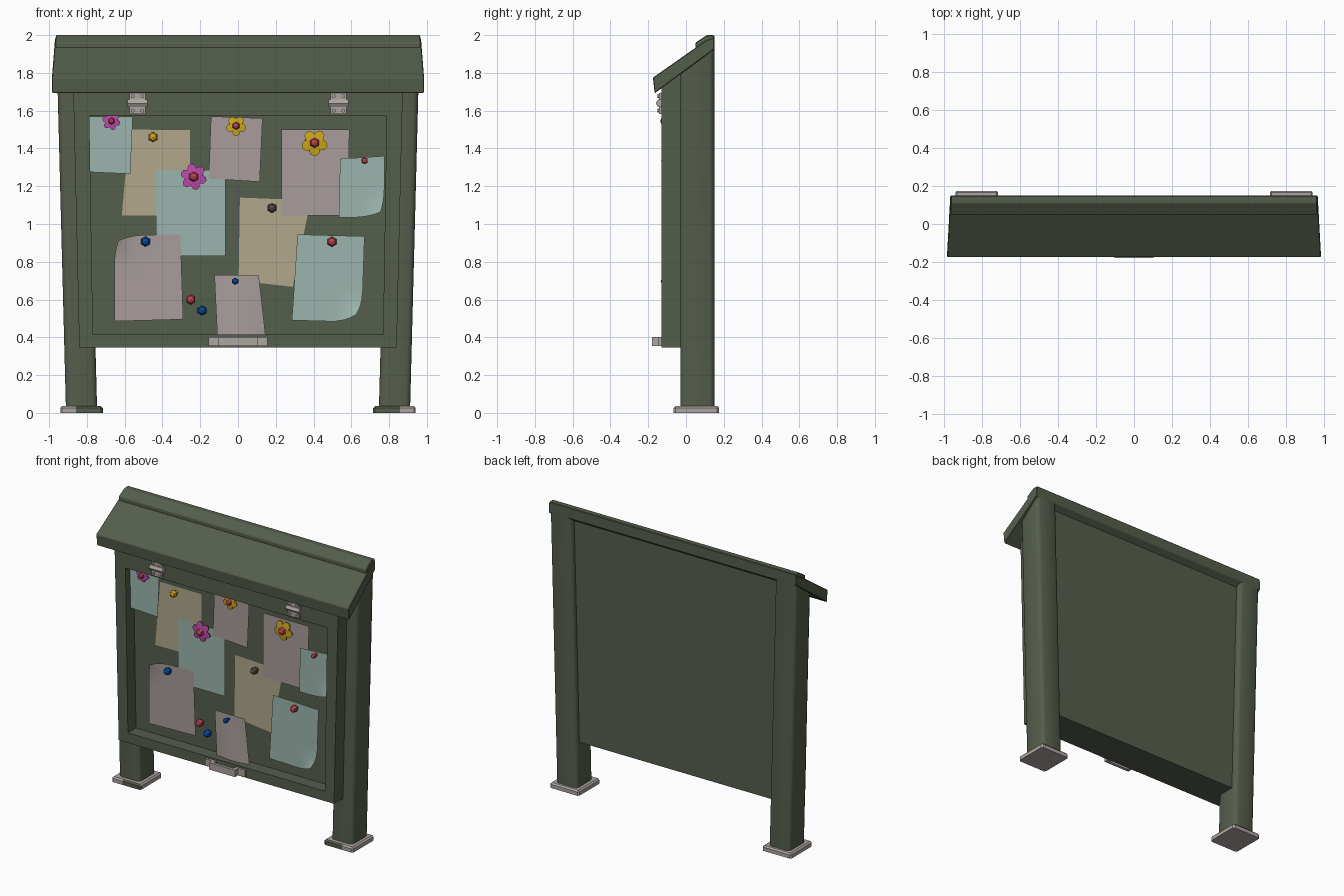
import bpy, bmesh, math
from mathutils import Vector, Matrix

if "Cube" in bpy.data.objects:
    bpy.data.objects.remove(bpy.data.objects["Cube"])


def mat(name, r, g, b):
    m = bpy.data.materials.new(name)
    m.diffuse_color = (r, g, b, 1)
    m.use_nodes = True
    m.node_tree.nodes["Principled BSDF"].inputs["Base Color"].default_value = m.diffuse_color
    return m


GREEN = mat("dark green", .090, .112, .073)
METAL = mat("light grey metal", .42, .38, .365)
GREY = mat("warm grey paper", .385, .335, .325)
TEAL = mat("pale teal", .33, .46, .42)
BEIGE = mat("beige", .44, .39, .26)
RED = mat("red", .54, .06, .09)
PINK = mat("magenta", .50, .07, .40)
YELLOW = mat("yellow", .62, .39, .01)
BLUE = mat("blue", .002, .08, .42)
DARK = mat("dark olive", .08, .08, .06)


def finish(name, bm, *mats, bevel=0, smooth=None):
    bmesh.ops.recalc_face_normals(bm, faces=bm.faces)
    me = bpy.data.meshes.new(name)
    bm.to_mesh(me)
    bm.free()
    ob = bpy.data.objects.new(name, me)
    bpy.context.collection.objects.link(ob)
    for m in mats:
        me.materials.append(m)
    if bevel:
        b = ob.modifiers.new("bevel", 'BEVEL')
        b.width, b.segments, b.limit_method = bevel, 1, 'ANGLE'
    if smooth:
        bpy.context.view_layer.objects.active = ob
        ob.select_set(True)
        bpy.ops.object.shade_smooth_by_angle(angle=math.radians(smooth))
        ob.select_set(False)
    return ob


def prism(profile, width):
    """Extrude a (y, z) profile across x, with half width given by width(y, z)."""
    bm = bmesh.new()
    sides = [[bm.verts.new((s * width(y, z), y, z)) for y, z in profile] for s in (-1, 1)]
    n = len(profile)
    for i in range(n):
        j = (i + 1) % n
        bm.faces.new((sides[0][i], sides[0][j], sides[1][j], sides[1][i]))
    for s in sides:
        bm.faces.new(s)
    bmesh.ops.recalc_face_normals(bm, faces=bm.faces)
    return bm


def add_box(bm, x0, x1, y0, y1, z0, z1):
    m = Matrix.Translation(((x0 + x1) / 2, (y0 + y1) / 2, (z0 + z1) / 2)) \
        @ Matrix.Diagonal((abs(x1 - x0), y1 - y0, z1 - z0, 1))
    bmesh.ops.create_cube(bm, size=1, matrix=m)


# Board with a recessed display area
bm = prism([(-.13, .345), (.11, .345), (.11, 1.92), (-.13, 1.74)],
           lambda y, z: .84 + .0236 * (z - .345))
front = min(bm.faces, key=lambda f: f.normal.y)
bmesh.ops.inset_individual(bm, faces=[front], thickness=.05)
for v in front.verts:
    top = v.co.z > 1
    v.co = Vector((math.copysign(.787 if top else .768, v.co.x), -.13, 1.572 if top else .415))
well = bmesh.ops.extrude_discrete_faces(bm, faces=[front])['faces'][0]
for v in well.verts:
    v.co.y = -.04
finish("notice_board", bm, GREEN)

# Sloped roof and its ridge cap
finish("roof", prism([(-.166, 1.692), (.15, 1.925), (.15, 1.985), (.11, 1.975), (-.175, 1.775)],
                     lambda y, z: .985 - .055 * (y + .17)), GREEN, bevel=.004)
finish("ridge_cap", prism([(.05, 1.93), (.15, 1.94), (.15, 2.0), (.11, 2.0), (.05, 1.96)],
                          lambda y, z: .968 - .1 * max(0, z - 1.96)), GREEN, bevel=.004)

for side, s in (("left", -1), ("right", 1)):
    # Leaning post, cut to the roof slope
    bm = bmesh.new()
    add_box(bm, -.0825, .0825, -.03, .15, .03, 1.85)
    edges = [e for e in bm.edges if abs(e.verts[0].co.z - e.verts[1].co.z) > 1]
    bmesh.ops.bevel(bm, geom=edges, offset=.025, segments=2, profile=.5, affect='EDGES')
    for v in bm.verts:
        if v.co.z > 1:
            v.co.z = 1.82 + .72 * (v.co.y + .03)
        v.co.x += s * (.828 + .026 * v.co.z)
    finish(side + "_post", bm, GREEN, smooth=50)

    # Foot plate, its front partly green
    bm = bmesh.new()
    add_box(bm, s * .828 - .113, s * .828 + .113, -.065, .175, 0, .036)
    bmesh.ops.bevel(bm, geom=[e for e in bm.edges if e.verts[0].co.z + e.verts[1].co.z > .05
                              or abs(e.verts[0].co.z - e.verts[1].co.z) > .02],
                    offset=.01, segments=1, affect='EDGES')
    bmesh.ops.bisect_plane(bm, geom=bm.verts[:] + bm.edges[:] + bm.faces[:],
                           plane_co=(s * .857, 0, 0), plane_no=(1, 0, 0))
    bm.normal_update()
    for f in bm.faces:
        if f.normal.y < -.6 and abs(f.calc_center_median().x) < .857:
            f.material_index = 1
    finish(side + "_foot_plate", bm, METAL, GREEN)

    # Hinge: two leaves, barrel and four screws
    cx = s * .532
    bm = bmesh.new()
    for z0, z1 in ((1.583, 1.622), (1.655, 1.694)):
        add_box(bm, cx - .043, cx + .043, -.142, -.125, z0, z1)
    rot = Matrix.Rotation(math.pi / 2, 4, 'Y')
    bmesh.ops.create_cone(bm, cap_ends=True, segments=6, radius1=.022, radius2=.022, depth=.104,
                          matrix=Matrix.Translation((cx, -.138, 1.639)) @ rot)
    for dx in (-.026, .026):
        for z in (1.6, 1.677):
            bmesh.ops.create_cone(bm, cap_ends=True, segments=6, radius1=.011, radius2=.008, depth=.012,
                                  matrix=Matrix.Translation((cx + dx, -.144, z))
                                  @ Matrix.Rotation(-math.pi / 2, 4, 'X'))
    finish(side + "_hinge", bm, METAL)

# Pull handle
bm = bmesh.new()
for s in (-1, 1):
    add_box(bm, s * .128 - .027, s * .128 + .027, -.145, -.125, .355, .403)
    add_box(bm, s * .09 - .012, s * .09 + .012, -.165, -.13, .355, .403)
add_box(bm, -.102, .102, -.18, -.16, .355, .403)
finish("pull_handle", bm, METAL)


def paper(name, m, layer, tl, tr, br, bl, curl=None, amount=.05, bow=0):
    """Sheet spanned between four (x, z) corners; curl lifts and rounds one corner."""
    n = 8
    c = [Vector(p) for p in (tl, tr, br, bl)]
    mid = sum(c, Vector((0, 0))) / 4
    bm = bmesh.new()
    rows = []
    for j in range(n + 1):
        row = []
        for i in range(n + 1):
            u, v = i / n, j / n
            p = c[0].lerp(c[1], u).lerp(c[3].lerp(c[2], u), v)
            y = -.045 - .007 * layer - bow * math.sin(math.pi * u) * v
            if curl is not None:
                w = max(0, 1 - (p - c[curl]).length / .17) ** 2
                p = p + (mid - c[curl]).normalized() * amount * w
                y -= .6 * amount * w
            row.append(bm.verts.new((p.x, y, p.y)))
        rows.append(row)
    for j in range(n):
        for i in range(n):
            bm.faces.new((rows[j][i], rows[j + 1][i], rows[j + 1][i + 1], rows[j][i + 1]))
    bmesh.ops.recalc_face_normals(bm, faces=bm.faces)
    if sum(f.normal.y for f in bm.faces) > 0:
        bmesh.ops.reverse_faces(bm, faces=bm.faces)
    me = bpy.data.meshes.new(name)
    bm.to_mesh(me)
    bm.free()
    me.materials.append(m)
    me.shade_smooth()
    bpy.context.collection.objects.link(bpy.data.objects.new(name, me))


# Pinned papers
paper("paper_a", TEAL, 5, (-.788, 1.57), (-.557, 1.568), (-.57, 1.265), (-.785, 1.275))
paper("paper_b", BEIGE, 0, (-.575, 1.5), (-.255, 1.497), (-.252, 1.045), (-.615, 1.045))
paper("paper_c", TEAL, 1, (-.435, 1.285), (-.065, 1.285), (-.065, .83), (-.432, .83))
paper("paper_d", GREY, 2, (-.143, 1.57), (.13, 1.56), (.115, 1.223), (-.155, 1.24))
paper("paper_e", GREY, 1, (.23, 1.5), (.59, 1.5), (.58, 1.045), (.23, 1.045))
paper("paper_f", TEAL, 5, (.54, 1.345), (.775, 1.36), (.775, 1.035), (.535, 1.035), curl=2, amount=.035)
paper("paper_g", BEIGE, 0, (.01, 1.14), (.385, 1.125), (.29, .667), (.003, .70))
paper("paper_h", TEAL, 2, (.315, .945), (.67, .935), (.655, .48), (.285, .49), curl=2)
paper("paper_i", GREY, 2, (-.655, .94), (-.305, .945), (-.29, .495), (-.655, .485), curl=0, amount=.035)
paper("paper_j", GREY, 5, (-.125, .73), (.11, .728), (.145, .416), (-.11, .416), bow=.015)


def pin(name, x, z, m, r, y=-.08):
    bm = bmesh.new()
    rot = Matrix.Rotation(math.pi / 2, 4, 'X')
    bmesh.ops.create_uvsphere(bm, u_segments=6, v_segments=4, radius=r,
                              matrix=Matrix.Translation((x, y, z)) @ rot)
    bmesh.ops.create_cone(bm, cap_ends=True, segments=6, radius1=r * .5, radius2=r * .5, depth=.035,
                          matrix=Matrix.Translation((x, y + .0175, z)) @ rot)
    finish(name, bm, m)


def flower(name, x, z, m, size, count=6, y=-.074):
    bm = bmesh.new()
    for i in range(count):
        t = Matrix.Translation((x, y, z)) @ Matrix.Rotation(i * math.tau / count + .3, 4, 'Y') \
            @ Matrix.Translation((size * .62, 0, 0)) @ Matrix.Rotation(math.radians(8), 4, 'Z') \
            @ Matrix.Diagonal((size * .42, .008, size * 2.1 / count, 1)) @ Matrix.Rotation(math.pi / 2, 4, 'X')
        bmesh.ops.create_cone(bm, cap_ends=True, segments=8, radius1=1, radius2=1, depth=1, matrix=t)
    finish(name, bm, m)
    pin(name + "_centre", x, z, RED, size * .4, y=y - .01)


# Round pins and flower pins
for i, (x, z, m, r, y) in enumerate([
        (-.45, 1.46, YELLOW, .027, -.075), (-.49, .907, BLUE, .027, -.085), (-.25, .6, RED, .027, -.07),
        (-.19, .542, BLUE, .027, -.07), (-.015, .697, BLUE, .019, -.115), (.18, 1.085, DARK, .027, -.075),
        (.497, .906, RED, .027, -.085), (.67, 1.335, RED, .019, -.113)]):
    pin("pin_%d" % (i + 1), x, z, m, r, y)
flower("pink_flower_small", -.67, 1.545, PINK, .047, y=-.108)
flower("pink_flower_large", -.235, 1.25, PINK, .068)
flower("yellow_flower_small", -.01, 1.52, YELLOW, .052, 5)
flower("yellow_flower_large", .405, 1.43, YELLOW, .068, 5)
